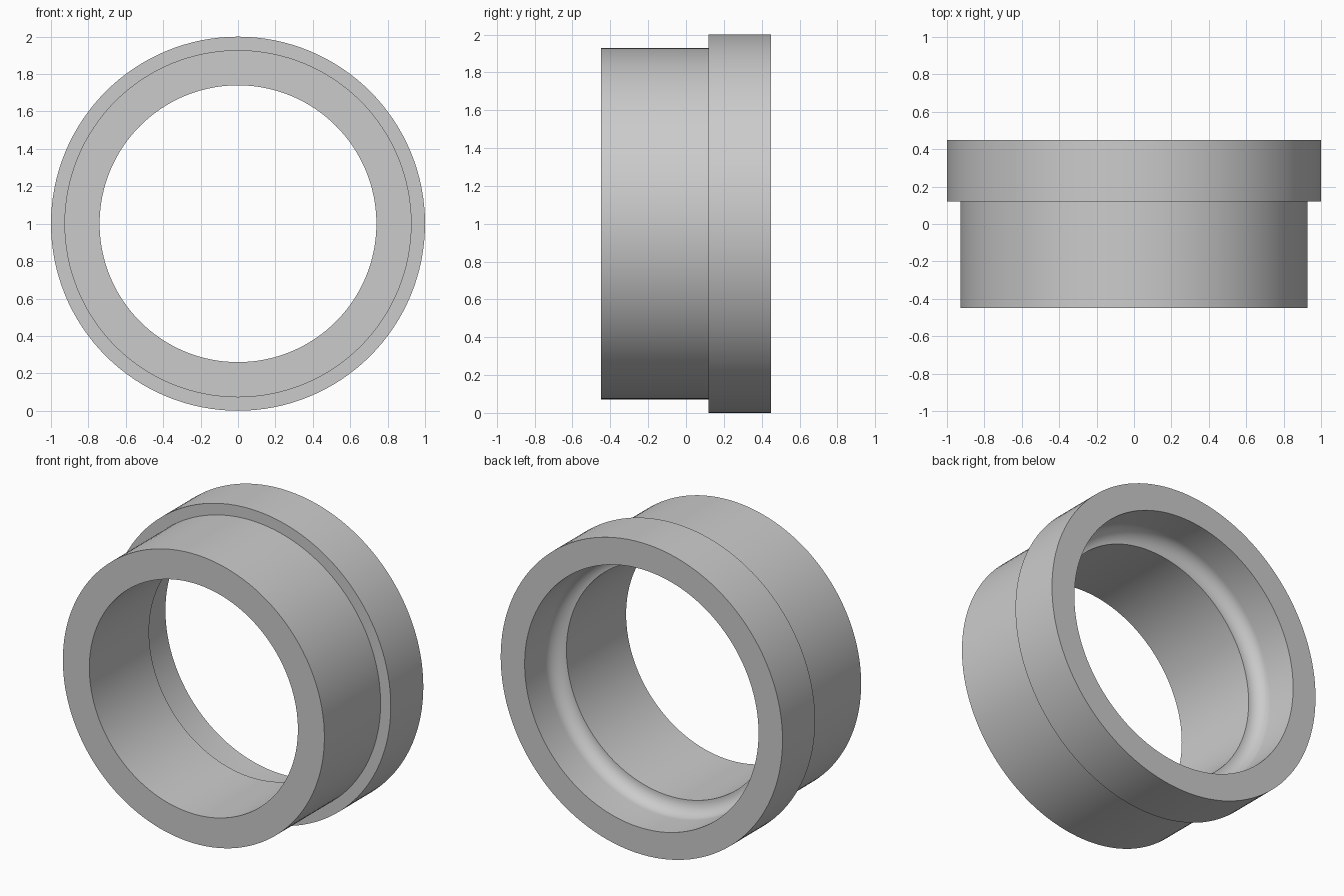
import bpy
import bmesh
from math import pi, sin, cos, radians
from mathutils import Vector

cube = bpy.data.objects.get("Cube")
if cube:
    bpy.data.objects.remove(cube, do_unlink=True)

SIDES = 128
BORE, SEAT = 0.74, 0.83      # inner radii
BODY, FLANGE = 0.928, 1.0    # outer radii
FRONT, BACK = -0.45, 0.45
SHOULDER, LEDGE = 0.12, 0.155

# Closed wall section as (radius, y)
profile = [(BORE, FRONT), (BODY, FRONT), (BODY, SHOULDER),
           (FLANGE, SHOULDER), (FLANGE, BACK), (SEAT, BACK)]

# Rounded inner corner between the seat and the bore
fillet = SEAT - BORE
for i in range(13):
    a = pi / 2 * i / 12
    profile.append((BORE + fillet * cos(a), LEDGE + fillet * (1 - sin(a))))

# Revolve the section around the y axis
bm = bmesh.new()
verts = [bm.verts.new((r, y, 1)) for r, y in profile]
edges = [bm.edges.new((verts[i - 1], verts[i])) for i in range(len(verts))]
bmesh.ops.spin(bm, geom=verts + edges, cent=Vector((0, 0, 1)), axis=Vector((0, 1, 0)),
               angle=2 * pi, steps=SIDES, use_duplicate=False)
bmesh.ops.remove_doubles(bm, verts=bm.verts, dist=0.0005)
bmesh.ops.recalc_face_normals(bm, faces=bm.faces)

mesh = bpy.data.meshes.new("stepped_ring")
bm.to_mesh(mesh)
bm.free()
ring = bpy.data.objects.new("stepped_ring", mesh)
bpy.context.collection.objects.link(ring)

# Plain grey finish
grey = bpy.data.materials.new("light_grey")
grey.use_nodes = True
colour = (0.6, 0.6, 0.6, 1)
grey.diffuse_color = colour
grey.node_tree.nodes["Principled BSDF"].inputs["Base Color"].default_value = colour
mesh.materials.append(grey)

# Smooth walls with crisp rims
bpy.ops.object.select_all(action='DESELECT')
ring.select_set(True)
bpy.context.view_layer.objects.active = ring
bpy.ops.object.shade_smooth_by_angle(angle=radians(30))
